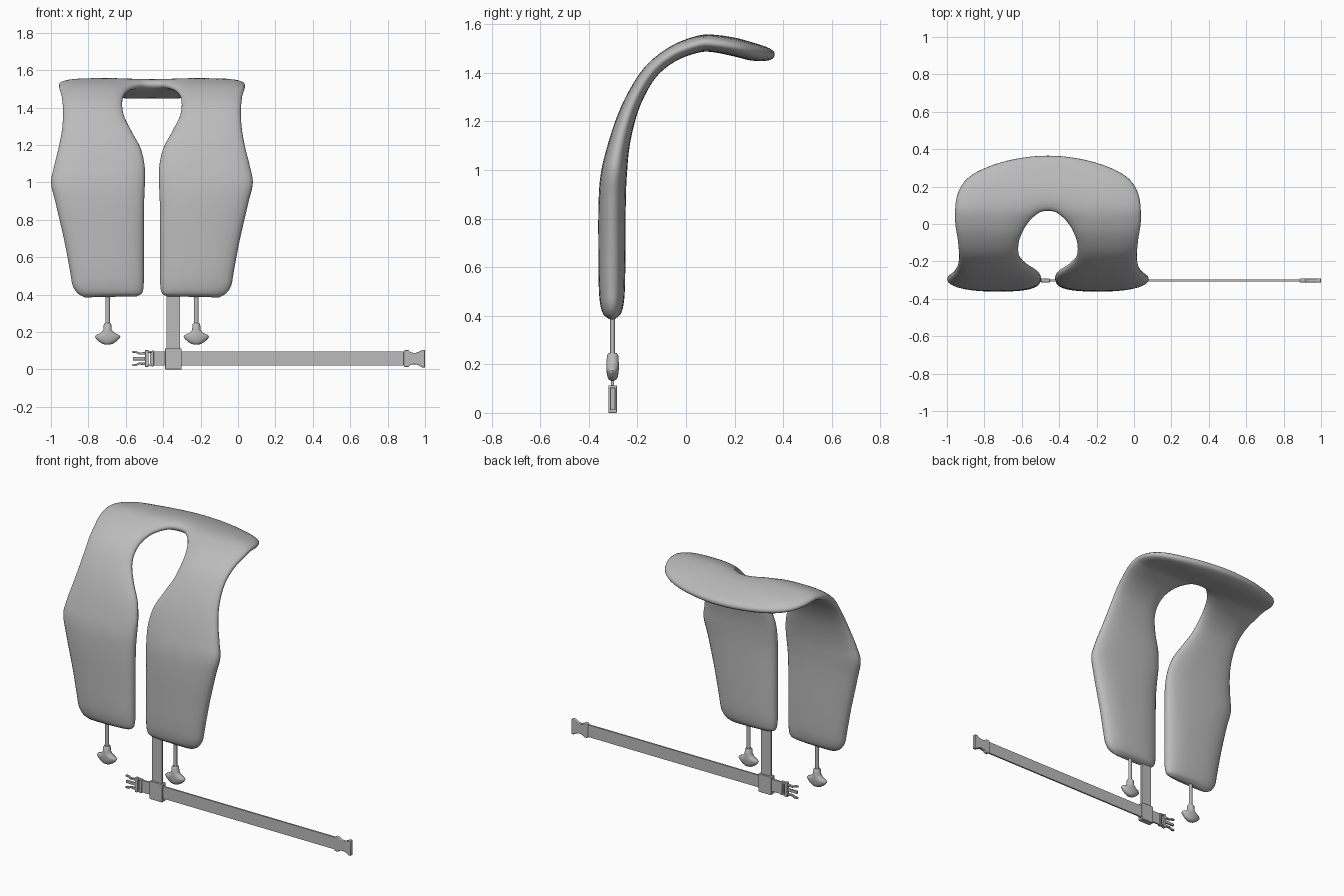
import bpy, bmesh, math
from mathutils import Vector

if "Cube" in bpy.data.objects:
    bpy.data.objects.remove(bpy.data.objects["Cube"])

CX, CY = -0.46, -0.302          # vest centre line, strap plane
grey = bpy.data.materials.new("plain grey")
grey.diffuse_color = (0.5, 0.5, 0.5, 1)
grey.use_nodes = True
grey.node_tree.nodes["Principled BSDF"].inputs["Base Color"].default_value = grey.diffuse_color


def finish(name, bm, angle=40, bevel=0):
    bmesh.ops.recalc_face_normals(bm, faces=bm.faces)
    me = bpy.data.meshes.new(name)
    bm.to_mesh(me)
    bm.free()
    me.materials.append(grey)
    ob = bpy.data.objects.new(name, me)
    bpy.context.collection.objects.link(ob)
    if bevel:
        m = ob.modifiers.new("bevel", 'BEVEL')
        m.width, m.segments = bevel, 2
    bpy.ops.object.select_all(action='DESELECT')
    ob.select_set(True)
    bpy.context.view_layer.objects.active = ob
    bpy.ops.object.shade_smooth_by_angle(angle=math.radians(angle))
    return ob


def loft(name, rings, angle=40):
    bm = bmesh.new()
    vs = [[bm.verts.new(p) for p in r] for r in rings]
    n = len(rings[0])
    for a, b in zip(vs, vs[1:]):
        for i in range(n):
            j = (i + 1) % n
            bm.faces.new((a[i], a[j], b[j], b[i]))
    bm.faces.new(vs[0])
    bm.faces.new(vs[-1])
    return finish(name, bm, angle)


def plate(name, outline, depth, bevel=0.003):
    """Extrude an (x, z) outline through y."""
    bm = bmesh.new()
    f = bm.faces.new([bm.verts.new((x, CY - depth / 2, z)) for x, z in outline])
    ex = bmesh.ops.extrude_face_region(bm, geom=[f])
    bmesh.ops.translate(bm, vec=(0, depth, 0),
                        verts=[v for v in ex["geom"] if isinstance(v, bmesh.types.BMVert)])
    return finish(name, bm, 30, bevel)


def box(name, x0, x1, z0, z1, depth, bevel=0.003):
    return plate(name, [(x0, z0), (x1, z0), (x1, z1), (x0, z1)], depth, bevel)


def hermite(pts, knots, t):
    """Smooth curve through the points at the given knots."""
    t = min(max(t, knots[0]), knots[-1])
    i = max(k for k in range(len(pts) - 1) if knots[k] <= t)

    def slope(k):
        a, b = max(k - 1, 0), min(k + 1, len(pts) - 1)
        return (pts[b] - pts[a]) / (knots[b] - knots[a])
    h = knots[i + 1] - knots[i]
    u = (t - knots[i]) / h
    return (pts[i] * (2*u**3 - 3*u*u + 1) + slope(i) * h * (u**3 - 2*u*u + u)
            + pts[i + 1] * (3*u*u - 2*u**3) + slope(i + 1) * h * (u**3 - u*u))


# --- vest: horseshoe strip lying on a sheet bent along this side path (y, z)
path = [Vector(p) for p in (
    (-.305, .385), (-.305, .63), (-.302, .92), (-.285, 1.06), (-.25, 1.20),
    (-.205, 1.31), (-.14, 1.41), (-.05, 1.48), (.05, 1.518), (.10, 1.522),
    (.20, 1.506), (.28, 1.485), (.365, 1.472))]
arc = [0]
for a, b in zip(path, path[1:]):
    arc.append(arc[-1] + (b - a).length)


def sheet(u, s, off):
    p = hermite(path, arc, s)
    t = hermite(path, arc, min(s + .01, arc[-1])) - hermite(path, arc, max(s - .01, 0))
    t.normalize()
    return Vector((CX + u, p.x - t.y * off, p.y + t.x * off))


# inner edge (u, s), outer edge (u, s), half thickness
half = [
    (.080, .006, .360, .000, .014), (.054, .022, .397, .022, .036),
    (.045, .060, .424, .065, .048), (.043, .130, .438, .140, .054),
    (.043, .300, .468, .300, .056), (.042, .500, .514, .500, .056),
    (.038, .610, .539, .610, .053), (.039, .700, .524, .700, .046),
    (.060, .800, .500, .800, .040), (.110, .900, .482, .900, .035),
    (.152, 1.00, .475, 1.01, .032), (.158, 1.10, .482, 1.13, .031),
    (.137, 1.18, .497, 1.26, .033), (.102, 1.24, .480, 1.40, .035),
    (.058, 1.283, .400, 1.50, .037), (.028, 1.297, .220, 1.572, .038),
    (0, 1.30, 0, 1.60, .038)]
full = [Vector((-a, b, -c, d, h)) for a, b, c, d, h in half[:-1]]
full += [Vector(s) for s in reversed(half)]
knots = list(range(len(full)))
SUB, RING = 6, 28
rings = []
for k in range((len(full) - 1) * SUB + 1):
    ui, si, uo, so, h = hermite(full, knots, k / SUB)
    ring = []
    for j in range(RING):
        a = 2 * math.pi * j / RING
        c, s = math.cos(a), math.sin(a)
        w = math.copysign(abs(c) ** .75, c) / 2 + .5
        v = math.copysign(abs(s) ** .85, s)
        ring.append(sheet(ui + (uo - ui) * w, si + (so - si) * w, h * v))
    rings.append(ring)
loft("vest_body", rings, 60)

# --- pull toggles hanging under each panel: (z, half width, half depth)
knob = [(.247, .016, .016), (.238, .021, .023), (.212, .022, .025), (.196, .036, .026),
        (.184, .062, .026), (.174, .068, .025), (.162, .060, .024), (.148, .045, .021),
        (.137, .027, .016), (.132, .010, .006)]
for side, label in ((-1, "left"), (1, "right")):
    x = CX + side * .237
    loft("toggle_knob_" + label, [
        [(x + rx * math.cos(i * math.pi / 12), CY + ry * math.sin(i * math.pi / 12), z)
         for i in range(24)] for z, rx, ry in knob], 50)
    loft("toggle_cord_" + label, [
        [(x + .012 * math.cos(i * math.pi / 8), CY + .010 * math.sin(i * math.pi / 8), z)
         for i in range(16)] for z in (.24, .42)])

# --- webbing straps
box("vertical_strap", -.381, -.311, .09, .44, .012, 0)
box("waist_strap", -.47, .90, .02, .096, .010, 0)

# --- slider: rectangular tube that the waist strap runs through
bm = bmesh.new()
loops = []
for x in (-.39, -.302):
    for hy, z0, z1 in ((.018, 0, .113), (.009, .014, .099)):
        loops.append([bm.verts.new((x, CY + a * hy, z))
                      for a, z in ((-1, z0), (1, z0), (1, z1), (-1, z1))])
for p, q in ((0, 1), (2, 3), (0, 2), (1, 3)):
    for i in range(4):
        j = (i + 1) % 4
        bm.faces.new((loops[p][i], loops[p][j], loops[q][j], loops[q][i]))
finish("strap_slider", bm, 30, .003)

# --- buckle halves, mirrored about the strap's middle height
ZM = .058


def mirrored(name, prof, depth):
    plate(name, [(x, ZM + z) for x, z in prof] + [(x, ZM - z) for x, z in reversed(prof)], depth)


mirrored("buckle_socket", [(.886, .038), (.891, .045), (.912, .045), (.919, .036), (.935, .031),
                           (.952, .031), (.968, .037), (.984, .047), (1.0, .047)], .022)
box("buckle_plug_outer_bar", -.463, -.450, ZM - .042, ZM + .042, .022)
box("buckle_plug_inner_bar", -.497, -.478, ZM - .045, ZM + .045, .022)
for side, label in ((-1, "lower"), (1, "upper")):
    z = ZM + side * .036
    box("buckle_plug_side_" + label, -.485, -.455, z - .005, z + .005, .020)
    prong = [(-.490, .022), (-.490, .036), (-.530, .032), (-.545, .041), (-.565, .040),
             (-.567, .032), (-.545, .029), (-.530, .022)]
    plate("buckle_prong_" + label, [(x, ZM + side * h) for x, h in prong], .014, .002)
box("buckle_tongue", -.562, -.490, ZM - .009, ZM + .009, .010, .002)
